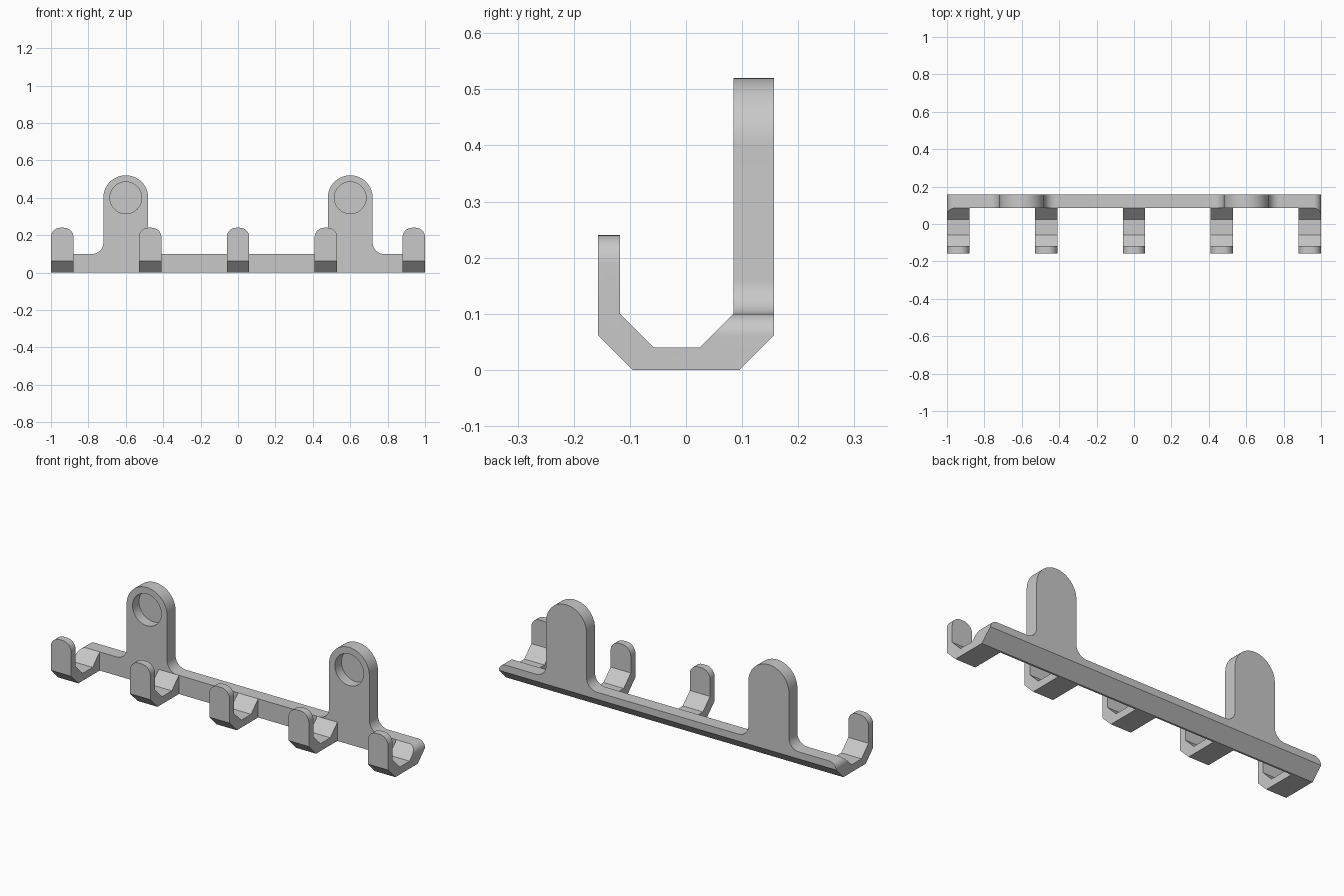
import bpy, bmesh, math

cube = bpy.data.objects.get("Cube")
if cube:
    bpy.data.objects.remove(cube)

# Shared dimensions
BACK, FACE, FRONT = 0.157, 0.085, -0.157
RAIL_TOP, BEVEL, TIP_TOP = 0.1, 0.062, 0.24
HOOK_HALF = 0.06
TAB_X, TAB_Z, TAB_R, FILLET, END_R = 0.6, 0.4, 0.12, 0.06, 0.04

grey = bpy.data.materials.new("plain grey")
grey.use_nodes = True
colour = (0.58, 0.58, 0.58, 1)
grey.diffuse_color = colour
grey.node_tree.nodes["Principled BSDF"].inputs["Base Color"].default_value = colour


def arc(cx, cy, r, start, end, steps=12):
    angles = [math.radians(start + (end - start) * i / steps) for i in range(steps + 1)]
    return [(cx + r * math.cos(a), cy + r * math.sin(a)) for a in angles]


def prism(name, outline, low, high, axis):
    """Extrude an (x, z) outline along y, or a (y, z) outline along x."""
    bm = bmesh.new()
    place = lambda p, d: (p[0], d, p[1]) if axis == "y" else (d, p[0], p[1])
    face = bm.faces.new([bm.verts.new(place(p, low)) for p in outline])
    shift = (0, high - low, 0) if axis == "y" else (high - low, 0, 0)
    result = bmesh.ops.extrude_face_region(bm, geom=[face])
    moved = [v for v in result["geom"] if isinstance(v, bmesh.types.BMVert)]
    bmesh.ops.translate(bm, verts=moved, vec=shift)
    bmesh.ops.recalc_face_normals(bm, faces=bm.faces)
    mesh = bpy.data.meshes.new(name)
    bm.to_mesh(mesh)
    bm.free()
    mesh.materials.append(grey)
    obj = bpy.data.objects.new(name, mesh)
    bpy.context.collection.objects.link(obj)
    return obj


def combine(obj, cutter, operation):
    """Apply a boolean and discard its cutter."""
    cutter.hide_render = True
    mod = obj.modifiers.new("cut", "BOOLEAN")
    mod.operation, mod.object, mod.solver = operation, cutter, "EXACT"
    graph = bpy.context.evaluated_depsgraph_get()
    mesh = bpy.data.meshes.new_from_object(obj.evaluated_get(graph))
    obj.modifiers.clear()
    obj.data = mesh
    bpy.data.objects.remove(cutter)


def finish(obj):
    bpy.ops.object.select_all(action="DESELECT")
    obj.select_set(True)
    bpy.context.view_layer.objects.active = obj
    bpy.ops.object.shade_smooth_by_angle(angle=math.radians(30))


# Rail with two rounded mounting tabs: right half of the outline, then mirrored
half = [(1, 0)]
half += arc(1 - END_R, RAIL_TOP - END_R, END_R, 0, 90)
half += arc(TAB_X + TAB_R + FILLET, RAIL_TOP + FILLET, FILLET, 270, 180)
half += arc(TAB_X, TAB_Z, TAB_R, 0, 180, 32)
half += arc(TAB_X - TAB_R - FILLET, RAIL_TOP + FILLET, FILLET, 0, -90)
outline = half + [(-x, z) for x, z in reversed(half)]
rail = prism("rail_with_tabs", outline, FACE, BACK, "y")

# Sloped lower back edge
slope = [(BACK - BEVEL - 0.03, -0.03), (BACK + 0.03, BEVEL + 0.03), (BACK + 0.03, -0.03)]
combine(rail, prism("slope_cutter", slope, -1.1, 1.1, "x"), "DIFFERENCE")

# Blind round recesses in the tab fronts
for side in (-1, 1):
    circle = arc(side * TAB_X, TAB_Z, 0.085, 0, 360, 48)[:-1]
    combine(rail, prism("recess_cutter", circle, 0, FACE + 0.055, "y"), "DIFFERENCE")
finish(rail)

# Hooks: angular J profile trimmed to a strip with a rounded tip
profile = [(FACE, 0), (FRONT + BEVEL, 0), (FRONT, BEVEL), (FRONT, 0.3), (-0.118, 0.3),
           (-0.118, 0.1), (-0.058, 0.04), (0.025, 0.04), (FACE, RAIL_TOP)]
for i in range(5):
    x = (i - 2) * 0.47
    hook = prism(f"hook_{i + 1}", profile, x - 0.1, x + 0.1, "x")
    r = 0.05
    strip = [(x - HOOK_HALF, -0.1), (x + HOOK_HALF, -0.1)]
    strip += arc(x + HOOK_HALF - r, TIP_TOP - r, r, 0, 90)
    strip += arc(x - HOOK_HALF + r, TIP_TOP - r, r, 90, 180)
    combine(hook, prism("strip_cutter", strip, -0.3, 0.3, "y"), "INTERSECT")
    # Outer hooks follow the rounded rail ends
    if i in (0, 4):
        side = 1 if i else -1
        corner = arc(1 - END_R, RAIL_TOP - END_R, END_R, 0, 90)
        corner += [(1 - END_R, 0.15), (1.05, 0.15), (1.05, RAIL_TOP - END_R)]
        corner = [(side * px, pz) for px, pz in corner]
        combine(hook, prism("corner_cutter", corner, 0, 0.2, "y"), "DIFFERENCE")
    finish(hook)
